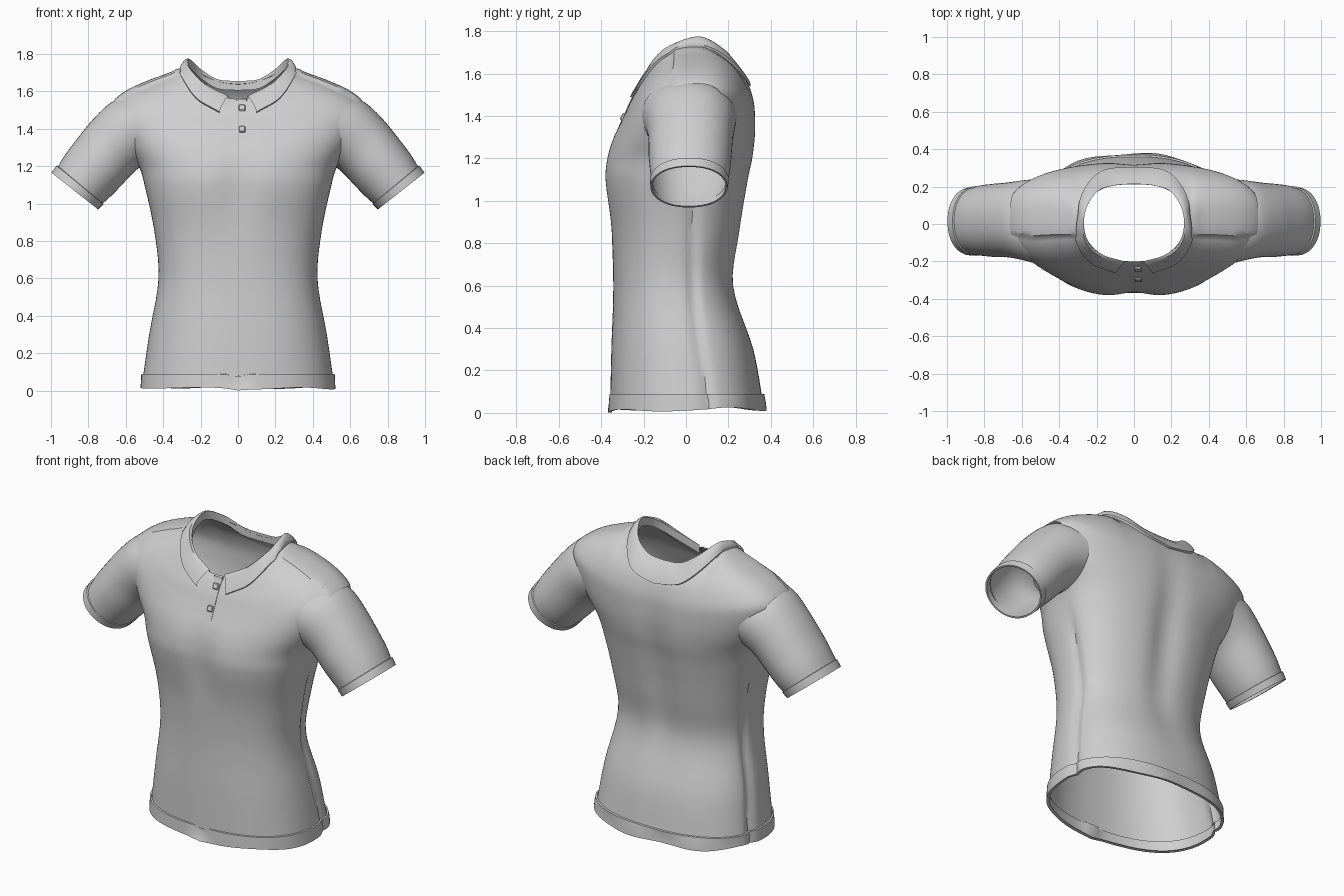
import bpy, bmesh, math
from mathutils import Vector
from mathutils.bvhtree import BVHTree

if "Cube" in bpy.data.objects:
    bpy.data.objects.remove(bpy.data.objects["Cube"])

fabric = bpy.data.materials.new("light_grey_fabric")
fabric.use_nodes = True
GREY = (0.62, 0.62, 0.62, 1)
fabric.diffuse_color = GREY
fabric.node_tree.nodes["Principled BSDF"].inputs["Base Color"].default_value = GREY

SEG = 112


def finish(name, bm, angle=35):
    """Turn a bmesh into a shaded object."""
    bmesh.ops.recalc_face_normals(bm, faces=bm.faces)
    me = bpy.data.meshes.new(name)
    bm.to_mesh(me)
    bm.free()
    me.materials.append(fabric)
    ob = bpy.data.objects.new(name, me)
    bpy.context.collection.objects.link(ob)
    bpy.ops.object.select_all(action="DESELECT")
    bpy.context.view_layer.objects.active = ob
    ob.select_set(True)
    bpy.ops.object.shade_smooth_by_angle(angle=math.radians(angle))
    return ob


def spline(keys, steps):
    """Smoothly interpolate unevenly spaced tuples of numbers."""
    vecs = [Vector(k) for k in keys]
    time = [0]
    for a, b in zip(vecs, vecs[1:]):
        time.append(time[-1] + (b - a).length)
    last = len(vecs) - 1
    slope = []
    for i in range(last + 1):
        lo, hi = max(i - 1, 0), min(i + 1, last)
        slope.append((vecs[hi] - vecs[lo]) / (time[hi] - time[lo]))
    out = []
    for i in range(last):
        span = time[i + 1] - time[i]
        for s in range(steps):
            t = s / steps
            rise = t * t * (3 - 2 * t)
            out.append(tuple(vecs[i] * (1 - rise) + vecs[i + 1] * rise
                             + slope[i] * span * t * (1 - t) ** 2
                             - slope[i + 1] * span * t * t * (1 - t)))
    return out + [tuple(keys[-1])]


def skin(rows, closed=True):
    """Make a quad sheet from rows of points."""
    bm = bmesh.new()
    grid = [[bm.verts.new(p) for p in row] for row in rows]
    n = len(rows[0])
    for lo, hi in zip(grid, grid[1:]):
        for j in range(n if closed else n - 1):
            k = (j + 1) % n
            bm.faces.new((lo[j], lo[k], hi[k], hi[j]))
    return bm


def bump(x, centre, width):
    return math.exp(-((x - centre) / width) ** 2)


def body_ring(key, grow=0.0):
    """Cross-section: half width, front y, back y, then side, front and back heights."""
    hw, yf, yb, zs, zf, zb = key
    mid = (yf + yb) / 2 + 0.02
    # squarer around the chest, rounder at the hem and neck
    power = 0.84 - 0.11 * bump(zs, 1.15, 0.4)
    pts = []
    for j in range(SEG):
        a = 2 * math.pi * j / SEG
        c, s = math.cos(a), math.sin(a)
        x = (hw + grow) * math.copysign(abs(c) ** 0.86, c)
        depth = (yb - mid if s > 0 else mid - yf) + grow
        y = mid + depth * math.copysign(abs(s) ** power, s)
        z = zs + ((zb if s > 0 else zf) - zs) * abs(s) ** 2.5
        # spine and chest hollows
        if s > 0:
            y -= 0.03 * bump(x, 0, 0.09) * bump(z, 1.0, 0.45) * s
        else:
            y -= 0.026 * bump(x, 0, 0.1) * bump(z, 1.1, 0.2) * s
        # side seam groove
        fade = min(max((1.15 - z) / 0.2, 0), 1)
        seam = 0.07 * bump(z, 0, 0.35)
        x -= math.copysign(0.018, c) * bump(y, seam + 0.03, 0.025) * abs(c) * fade
        # raised back yoke along the shoulder
        if z > 1.45 and y > -0.065:
            z += 0.018 * abs(c) * min(max((abs(x) - 0.29) / 0.04, 0), 1)
        pts.append((x, y, z))
    return pts


# Body, from hem to neckline
def level(hw, yf, yb, z):
    return (hw, yf, yb, z, z, z)


body_keys = [
    level(0.508, -0.357, 0.36, 0.075), level(0.475, -0.352, 0.32, 0.3),
    level(0.425, -0.343, 0.23, 0.6), level(0.447, -0.355, 0.26, 0.85),
    level(0.5, -0.39, 0.3, 1.1), level(0.53, -0.38, 0.32, 1.2),
    (0.6, -0.35, 0.33, 1.31, 1.29, 1.3), (0.66, -0.315, 0.33, 1.42, 1.36, 1.39),
    (0.68, -0.285, 0.325, 1.51, 1.42, 1.455), (0.6, -0.265, 0.312, 1.585, 1.465, 1.51),
    (0.47, -0.245, 0.292, 1.645, 1.5, 1.56), (0.35, -0.225, 0.255, 1.69, 1.53, 1.61),
    (0.275, -0.2, 0.215, 1.74, 1.56, 1.64)]
bm = skin([body_ring(k) for k in spline(body_keys, 5)])
bmesh.ops.recalc_face_normals(bm, faces=bm.faces)
surface = BVHTree.FromBMesh(bm)

# Armholes, cut along the sleeve seam planes
for side in (1, -1):
    faces = [f for f in bm.faces if all(v.co.z > 1.19 and v.co.x * side > 0.2 for v in f.verts)]
    geom = set(faces) | {e for f in faces for e in f.edges} | {v for f in faces for v in f.verts}
    bmesh.ops.bisect_plane(bm, geom=list(geom), plane_co=(0.53 * side, 0, 1.2),
                           plane_no=(0.345 * side, 0, -0.13))
    extra = [f for f in bm.faces if f.calc_center_median().z > 1.2 and
             f.calc_center_median().x * side > 0.531 + 0.377 * (f.calc_center_median().z - 1.2)]
    bmesh.ops.delete(bm, geom=extra, context="FACES")
finish("shirt_body", bm)

# Hem band with a slightly wavy lower edge
hem_keys = [level(0.508, -0.357, 0.36, 0.09), level(0.51, -0.358, 0.363, 0.088),
            level(0.512, -0.36, 0.366, 0.05), level(0.514, -0.362, 0.37, 0.012),
            level(0.505, -0.35, 0.358, 0.014)]
rows = []
for i, key in enumerate(hem_keys):
    grow = 0.0 if i in (0, 4) else 0.007
    row = []
    for x, y, z in body_ring(key, grow):
        if i > 1:
            z += 0.012 * bump(y, 0.2, 0.12) + 0.005 * math.sin(11 * x + 7 * y)
            y += 0.006 * math.sin(16 * x) * (y > 0.1)
        if y < 0:
            y += 0.02 * bump(x, 0, 0.05) * (i in (1, 2))
            z -= 0.008 * bump(x, 0, 0.05)
        row.append((x, y, max(z, 0)))
    rows.append(row)
finish("hem_band", skin(rows))


# Sleeves and cuffs: top x, z, bottom x, z, then front and back y
def sleeve_ring(key, side):
    tx, tz, bx, bz, yf, yb = key
    pts = []
    for j in range(48):
        a = 2 * math.pi * j / 48
        w, s = 0.5 + 0.5 * math.cos(a), math.sin(a)
        s = math.copysign(abs(s) ** 0.9, s)
        pts.append((side * (bx + (tx - bx) * w),
                    (yf + yb) / 2 + (yb - yf) / 2 * s, bz + (tz - bz) * w))
    return pts


sleeve_keys = [(0.585, 1.575, 0.47, 1.225, -0.21, 0.24), (0.68, 1.54, 0.53, 1.19, -0.19, 0.232),
               (0.78, 1.445, 0.57, 1.155, -0.178, 0.222), (0.865, 1.34, 0.635, 1.085, -0.176, 0.215),
               (0.925, 1.26, 0.69, 1.03, -0.17, 0.207), (0.965, 1.195, 0.73, 0.995, -0.165, 0.195)]
cuff_keys = [(0.96, 1.2, 0.722, 1.0, -0.165, 0.195), (0.97, 1.203, 0.72, 0.996, -0.17, 0.202),
             (0.997, 1.165, 0.748, 0.969, -0.168, 0.196), (0.988, 1.16, 0.756, 0.975, -0.16, 0.188),
             (0.965, 1.19, 0.73, 0.995, -0.16, 0.188)]
for side, word in ((1, "left"), (-1, "right")):
    finish(word + "_sleeve", skin([sleeve_ring(k, side) for k in spline(sleeve_keys, 5)]))
    finish(word + "_cuff", skin([sleeve_ring(k, side) for k in cuff_keys]))

# Collar: fold line and outer edge from back centre to front point
fold = [(0, 0.215, 1.655), (0.11, 0.205, 1.665), (0.2, 0.17, 1.72), (0.262, 0.06, 1.775),
        (0.255, -0.07, 1.725), (0.175, -0.16, 1.64), (0.05, -0.2, 1.575)]
edge = [(0, 0.32, 1.55), (0.16, 0.295, 1.585), (0.255, 0.2, 1.665), (0.295, 0.05, 1.72),
        (0.295, -0.08, 1.665), (0.225, -0.2, 1.56), (0.1, -0.27, 1.495)]


def on_body(p, lift):
    co, normal, _, _ = surface.find_nearest(Vector(p))
    return co + normal * lift


def both_sides(half):
    return [Vector((-p[0], p[1], p[2])) for p in reversed(half[1:])] + [Vector(p) for p in half]


top = both_sides(spline(fold, 8))
low = [on_body(p, 0.012) for p in both_sides(spline(edge, 8))]
rows = [[p - Vector((0, 0, 0.05)) for p in top], top]
for t in (0.12, 0.35, 0.6, 0.8):
    row = []
    for a, b in zip(top, low):
        p = a.lerp(b, t) + Vector((0, 0, 0.05 * t * (1 - t)))
        # keep the fall of the collar clear of the body
        co, normal, _, _ = surface.find_nearest(p)
        row.append(p + normal * max(0, 0.012 - (p - co).dot(normal)))
    rows.append(row)
rows += [low, [on_body(p, -0.003) for p in low]]
finish("collar", skin(rows, closed=False), 50)

# Button placket and buttons
placket = []
for i in range(12):
    z = 1.56 - 0.02 * i
    y = surface.ray_cast(Vector((0.02, -1, min(z, 1.545))), Vector((0, 1, 0)))[0].y
    placket.append([(x, y - d, z) for x, d in ((-0.012, -0.006), (-0.01, 0.003),
                                               (0.045, 0.003), (0.047, -0.006))])
finish("button_placket", skin(placket, closed=False))
for i, z in enumerate((1.51, 1.395)):
    hit, normal, _, _ = surface.ray_cast(Vector((0.022, -1, z)), Vector((0, 1, 0)))
    bm = bmesh.new()
    bmesh.ops.create_cube(bm, size=0.036)
    bmesh.ops.bevel(bm, geom=bm.edges[:], offset=0.005, segments=1, affect="EDGES")
    button = finish("button_%d" % (i + 1), bm)
    button.location = hit - normal * 0.006
    button.rotation_euler.x = -math.radians(25)
